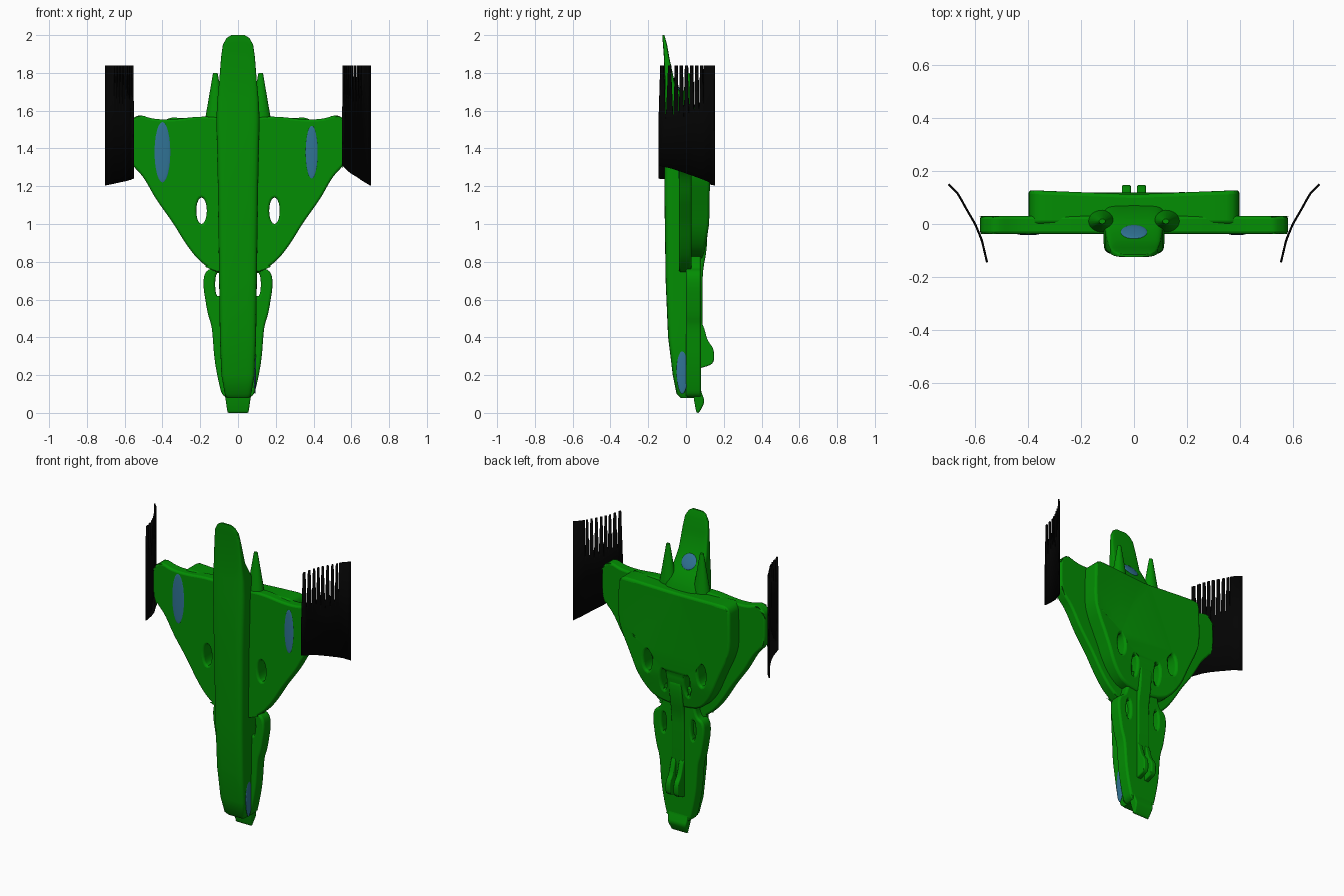
import bpy, bmesh, math
from mathutils import Vector, Matrix

if "Cube" in bpy.data.objects:
    bpy.data.objects.remove(bpy.data.objects["Cube"])

def material(name, rgb):
    m = bpy.data.materials.new(name)
    m.diffuse_color = (*rgb, 1)
    m.use_nodes = True
    m.node_tree.nodes["Principled BSDF"].inputs["Base Color"].default_value = m.diffuse_color
    return m

GREEN = material("green", (0.001, 0.27, 0.001))
BLACK = material("black", (0.001, 0.001, 0.001))
BLUE = material("blue", (0.03, 0.17, 0.3))

def finish(name, bm, mat, bevel=0):
    bmesh.ops.recalc_face_normals(bm, faces=bm.faces)
    me = bpy.data.meshes.new(name)
    bm.to_mesh(me)
    bm.free()
    me.materials.append(mat)
    ob = bpy.data.objects.new(name, me)
    bpy.context.collection.objects.link(ob)
    if bevel:
        b = ob.modifiers.new("bevel", 'BEVEL')
        b.width, b.segments, b.angle_limit = bevel, 3, math.radians(55)
        b.use_clamp_overlap = False
    bpy.ops.object.select_all(action='DESELECT')
    ob.select_set(True)
    bpy.context.view_layer.objects.active = ob
    bpy.ops.object.shade_smooth_by_angle(angle=math.radians(40))
    return ob

def rounded(pts, cut=0.03, rounds=2):
    """Corner cutting on a closed outline."""
    for _ in range(rounds):
        out = []
        for a, b in zip(pts, pts[1:] + pts[:1]):
            a, b = Vector(a), Vector(b)
            d = b - a
            k = min(0.25, cut / max(d.length, 1e-6))
            out += [tuple(a + d * k), tuple(b - d * k)]
        pts, cut = out, cut / 2
    return pts

def mirrored(half):
    return half + [(-x, z) for x, z in reversed(half) if x > 0]

def ellipse(cx, cz, rx, rz, n=20):
    return [(cx + rx * math.cos(2 * math.pi * i / n), cz + rz * math.sin(2 * math.pi * i / n))
            for i in range(n)]

def plate(name, outline, lo, hi, holes=(), axis='y', bevel=0.012, mat=GREEN):
    """Flat outline with holes, extruded from lo to hi along the axis."""
    bm = bmesh.new()
    place = (lambda p: (p[0], lo, p[1])) if axis == 'y' else (lambda p: (lo, p[0], p[1]))
    for loop in [outline, *holes]:
        vs = [bm.verts.new(place(p)) for p in loop]
        for a, b in zip(vs, vs[1:] + vs[:1]):
            bm.edges.new((a, b))
    bmesh.ops.triangle_fill(bm, use_beauty=True, edges=bm.edges[:])
    r = bmesh.ops.extrude_face_region(bm, geom=bm.faces[:], use_keep_orig=True)
    step = Vector((0, hi - lo, 0)) if axis == 'y' else Vector((hi - lo, 0, 0))
    bmesh.ops.translate(bm, vec=step, verts=[g for g in r["geom"] if isinstance(g, bmesh.types.BMVert)])
    return finish(name, bm, mat, bevel)

# Fuselage: lofted rounded boxes (z, front y, back y, half width)
sections = [(0.08, -0.03, 0.04, 0.06), (0.10, -0.05, 0.045, 0.07), (0.2, -0.07, 0.05, 0.088),
            (0.4, -0.095, 0.05, 0.096), (0.7, -0.108, 0.06, 0.10), (1.2, -0.115, 0.06, 0.107),
            (1.55, -0.115, 0.07, 0.115), (1.65, -0.112, 0.0, 0.11), (1.75, -0.112, -0.06, 0.1),
            (1.88, -0.117, -0.088, 0.09), (1.95, -0.122, -0.1, 0.08), (1.985, -0.125, -0.11, 0.06),
            (2.0, -0.125, -0.115, 0.035)]
bm = bmesh.new()
rings = []
for z, y0, y1, w in sections:
    ring = []
    for i in range(32):
        a = 2 * math.pi * (i + 0.5) / 32
        c, s = math.cos(a), math.sin(a)
        ring.append(bm.verts.new((w * math.copysign(abs(c) ** 0.3, c),
                    (y0 + y1) / 2 + (y1 - y0) / 2 * math.copysign(abs(s) ** 0.3, s), z)))
    rings.append(ring)
for r0, r1 in zip(rings, rings[1:]):
    for i in range(32):
        j = (i + 1) % 32
        bm.faces.new((r0[i], r0[j], r1[j], r1[i]))
bm.faces.new(rings[0])
bm.faces.new(rings[-1])
finish("fuselage", bm, GREEN)

# Wings, rear slab (thinner towards its lower tip) and lower strakes
vents = [ellipse(s * 0.193, 1.07, 0.028, 0.07) for s in (1, -1)]
slots = [ellipse(s * 0.085, 0.97, 0.02, 0.07) for s in (1, -1)]
gaps = [ellipse(s * 0.105, 0.68, 0.016, 0.065) for s in (1, -1)]
wing = [(0, 1.56), (0.2, 1.57), (0.35, 1.553), (0.45, 1.555), (0.52, 1.58), (0.555, 1.56),
        (0.582, 1.53), (0.582, 1.35), (0.55, 1.3), (0.5, 1.25), (0.44, 1.14), (0.39, 1.07),
        (0.34, 1.0), (0.28, 0.9), (0.22, 0.82), (0.16, 0.77), (0.12, 0.745), (0, 0.74)]
plate("wings", rounded(mirrored(wing)), -0.038, 0.03, vents)
slab = [(0, 1.55), (0.25, 1.56), (0.395, 1.565), (0.4, 1.3), (0.38, 1.22), (0.31, 1.07),
        (0.26, 0.95), (0.2, 0.87), (0.14, 0.83), (0, 0.81)]
rear = plate("rear_slab", rounded(mirrored(slab)), 0.0, 0.12, vents + slots, bevel=0.014)
for v in rear.data.vertices:
    if v.co.y > 0.1:
        v.co.y = 0.112 + 0.04 * abs(v.co.x) - 0.14 * max(0, 1.0 - v.co.z)
strake = [(0, 0.95), (0.1, 0.95), (0.125, 0.77), (0.175, 0.75), (0.186, 0.68), (0.16, 0.52),
          (0.138, 0.46), (0.125, 0.28), (0.1, 0.15), (0.08, 0.08), (0, 0.08)]
plate("lower_strakes", rounded(mirrored(strake)), 0.0, 0.08, gaps)

# Rear keel, tapered tail spike
keel = [(0.04, 1.0), (0.115, 1.0), (0.11, 0.86), (0.088, 0.75), (0.086, 0.3), (0.04, 0.3)]
plate("keel", rounded(keel), -0.045, 0.045, axis='x')
spike = [(0.04, 0.25), (0.04, 0.08), (0.055, 0.0), (0.07, 0.0), (0.1, 0.06), (0.078, 0.12), (0.078, 0.25)]
tail = plate("tail_spike", rounded(spike, 0.01), -0.06, 0.06, axis='x', bevel=0.008)
for v in tail.data.vertices:
    v.co.x *= 0.92 + 2.5 * v.co.z

hook = [(0.04, 0.23), (0.09, 0.24), (0.148, 0.26), (0.148, 0.34), (0.115, 0.38), (0.09, 0.47), (0.04, 0.52)]
for side, s in (("right", 1), ("left", -1)):
    # Twin tail hooks
    plate("tail_hook_" + side, rounded(hook, 0.015), s * 0.012, s * 0.045, axis='x', bevel=0.006)

    # Shoulder peak beside the nose
    bm = bmesh.new()
    bmesh.ops.create_cone(bm, cap_ends=True, segments=20, radius1=0.06, radius2=0.012, depth=0.28,
                          matrix=Matrix.Translation((s * 0.12, 0.01, 1.66)) @ Matrix.Diagonal((1, 0.78, 1, 1)))
    finish("shoulder_" + side, bm, GREEN)

    # Wing tip panel: solid base with tapering slats above
    path = [(0.555, -0.145), (0.575, -0.06), (0.6, 0.0), (0.635, 0.06), (0.665, 0.115), (0.7, 0.15)]
    inner_z = 1.31 if s > 0 else 1.24
    n = 11

    def at(t, z):
        f = min(max(t, 0), 1) * (len(path) - 1)
        i = min(int(f), len(path) - 2)
        k = f - i
        a, b = path[i], path[i + 1]
        return (s * (a[0] + (b[0] - a[0]) * k), a[1] + (b[1] - a[1]) * k, z)

    bm = bmesh.new()
    for i in range(n):
        t0, t1 = i / n, (i + 1) / n
        g = (0.32 if s > 0 else 0.24) / n if i < n - 3 else 0
        b0, b1 = (inner_z + (1.205 - inner_z) * t for t in (t0, t1))
        low = [bm.verts.new(at(*p)) for p in ((t0, b0), (t1, b1), (t1, 1.54), (t0, 1.54))]
        top = [bm.verts.new(at(*p)) for p in ((t1 - g, 1.84), (t0 + g, 1.84))]
        bm.faces.new(low)
        bm.faces.new((low[3], low[2], *top))
    bmesh.ops.remove_doubles(bm, verts=bm.verts, dist=0.0005)
    tip = finish("tip_panel_" + side, bm, BLACK)
    sol = tip.modifiers.new("thickness", 'SOLIDIFY')
    sol.thickness, sol.offset = 0.008, 0

# Blue patches: thin discs on the wings, the lower side and behind the nose
def patch(name, loc, size, tilt=0):
    bm = bmesh.new()
    bmesh.ops.create_uvsphere(bm, u_segments=20, v_segments=12, radius=1)
    bmesh.ops.scale(bm, vec=size, verts=bm.verts)
    ob = finish(name, bm, BLUE)
    ob.location, ob.rotation_euler.x = loc, tilt

patch("wing_patch_left", (-0.4, -0.038, 1.38), (0.042, 0.004, 0.16))
patch("wing_patch_right", (0.39, -0.038, 1.38), (0.032, 0.004, 0.14))
patch("side_patch", (0.09, -0.02, 0.22), (0.006, 0.03, 0.12))
patch("nose_patch", (0, -0.03, 1.7), (0.05, 0.006, 0.05), 0.54)
